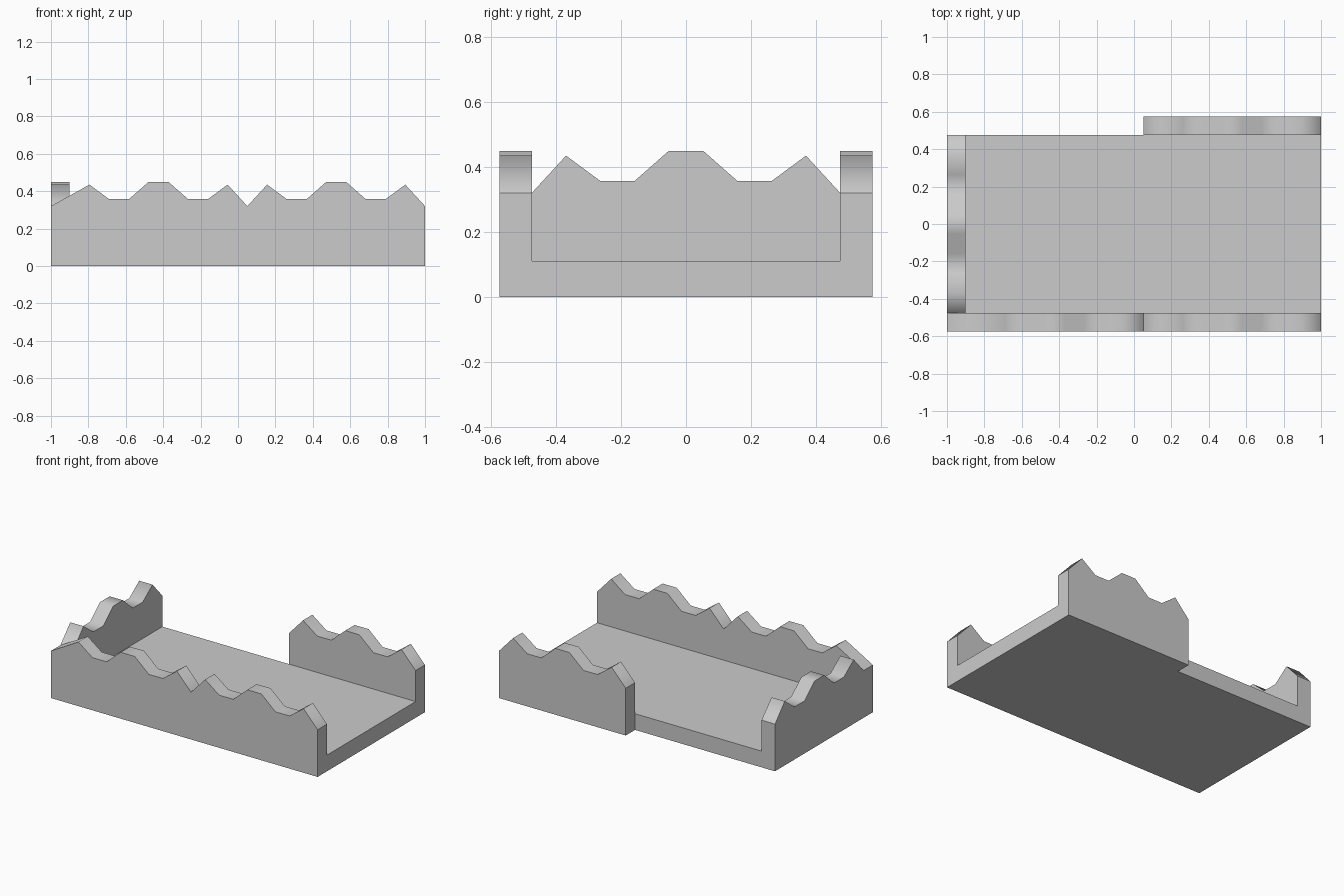
import bpy
import bmesh

if "Cube" in bpy.data.objects:
    bpy.data.objects.remove(bpy.data.objects["Cube"])

THICK = 0.10       # wall thickness
INNER = 0.475      # half depth of the floor
SPAN = 0.95        # length of one wall section
HEIGHTS = [0.32, 0.435, 0.357, 0.357, 0.45, 0.45, 0.357, 0.357, 0.435, 0.32]


def crest(start, first=None):
    """Jagged wall outline of (distance, height), starting at `start`."""
    step = SPAN / (len(HEIGHTS) - 1)
    pts = [(start + i * step, h) for i, h in enumerate(HEIGHTS)]
    if first is not None:
        pts[0] = (first, HEIGHTS[0])
    return pts


def wall(name, pts, near, along="x"):
    """Extrude the outline by THICK; only the crest strip is smooth."""
    outline = [(pts[0][0], 0.0)] + pts + [(pts[-1][0], 0.0)]
    n = len(outline)

    def place(a, side, z):
        return (a, side, z) if along == "x" else (side, a, z)

    bm = bmesh.new()
    a = [bm.verts.new(place(d, near, z)) for d, z in outline]
    b = [bm.verts.new(place(d, near + THICK, z)) for d, z in outline]
    bm.faces.new(a)
    bm.faces.new(b[::-1])
    for i in range(n):
        j = (i + 1) % n
        f = bm.faces.new((a[i], b[i], b[j], a[j]))
        f.smooth = 1 <= i <= n - 3
    bmesh.ops.recalc_face_normals(bm, faces=bm.faces[:])
    mesh = bpy.data.meshes.new(name)
    bm.to_mesh(mesh)
    bm.free()
    obj = bpy.data.objects.new(name, mesh)
    bpy.context.collection.objects.link(obj)
    return obj


# Floor slab
bpy.ops.mesh.primitive_cube_add(size=1, location=(0.05, 0, 0.055))
floor = bpy.context.object
floor.name = "floor"
floor.scale = (1.9, 2 * INNER, 0.11)

# Right-hand wall sections, front and back
for name, y in (("front_right_wall", -INNER - THICK), ("back_right_wall", INNER)):
    wall(name, crest(0.05), y)

# Front left section, stretched to cover the corner
wall("front_left_wall", crest(-0.9, first=-1.0), -INNER - THICK)

# Left end wall
wall("left_end_wall", crest(-INNER), -1.0, along="y")
